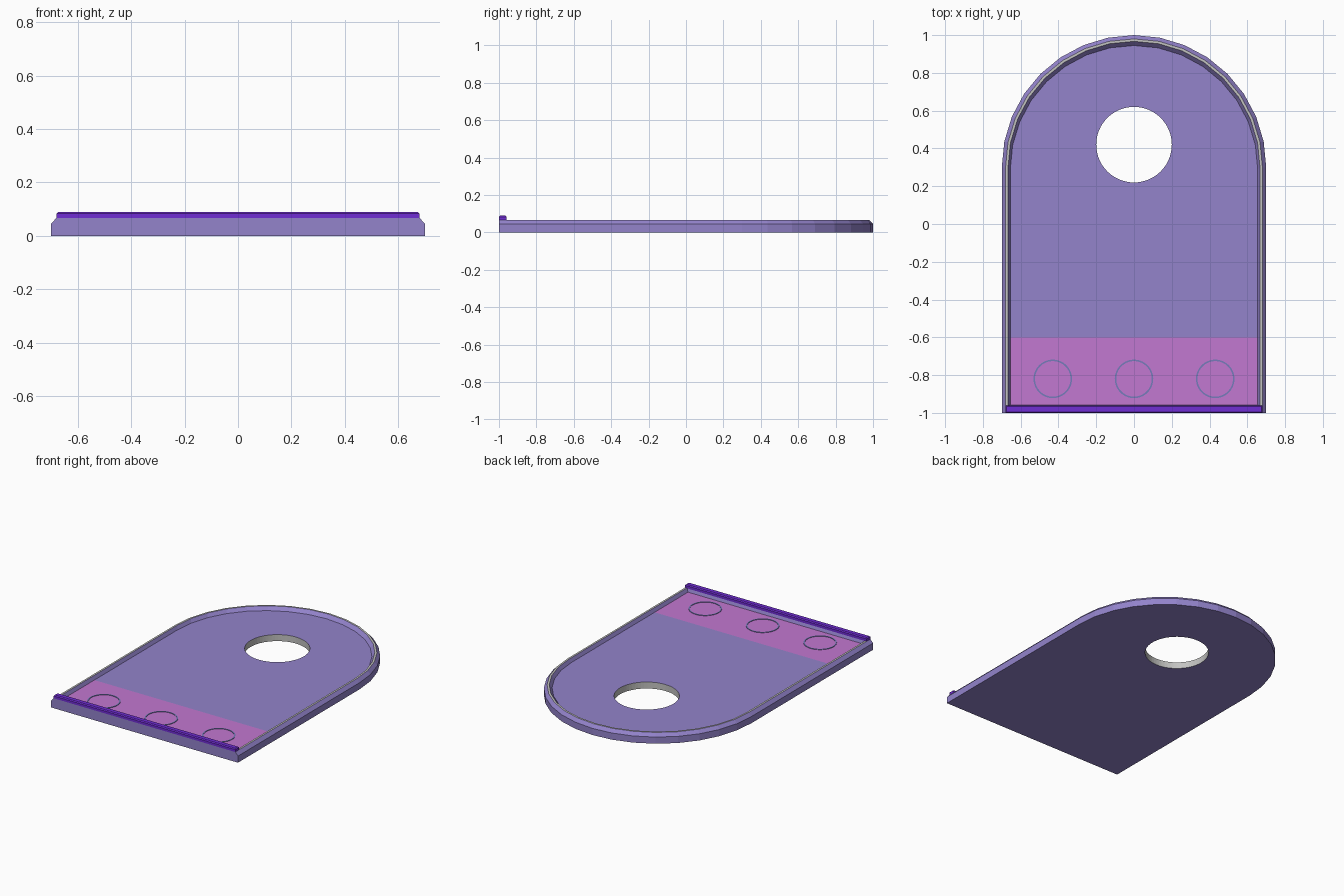
import bpy, bmesh
from math import sin, cos, pi

cube = bpy.data.objects.get("Cube")
if cube:
    bpy.data.objects.remove(cube)


def material(name, rgb):
    """Flat material from 0-255 display colour."""
    col = [((c / 255 + 0.055) / 1.055) ** 2.4 for c in rgb] + [1]
    m = bpy.data.materials.new(name)
    m.use_nodes = True
    m.diffuse_color = col
    m.node_tree.nodes["Principled BSDF"].inputs["Base Color"].default_value = col
    return m


LILAC = material("lilac", (147, 131, 203))
PINK = material("orchid_pink", (194, 120, 209))
GREY = material("light_grey", (196, 196, 194))
VIOLET = material("vivid_violet", (112, 45, 212))
BLUE = material("slate_blue", (118, 124, 186))


def finish(name, bm, mats):
    bmesh.ops.recalc_face_normals(bm, faces=bm.faces)
    me = bpy.data.meshes.new(name)
    bm.to_mesh(me)
    bm.free()
    for m in mats:
        me.materials.append(m)
    ob = bpy.data.objects.new(name, me)
    bpy.context.collection.objects.link(ob)
    return ob


def arch(bm, half, front, z, centre=0.3, split=-0.6, steps=16):
    """Loop of verts: two front corners, two band corners, then the arc."""
    pts = [(half, split)]
    pts += [(half * cos(pi * i / steps), centre + half * sin(pi * i / steps))
            for i in range(steps + 1)]
    pts += [(-half, split), (-half, front), (half, front)]
    return [bm.verts.new((x, y, z)) for x, y in pts]


def circle(bm, x, y, r, z, n=64):
    return [bm.verts.new((x + r * cos(2 * pi * i / n), y + r * sin(2 * pi * i / n), z))
            for i in range(n)]


def bridge(bm, a, b, mat=0):
    n = len(a)
    for i in range(n):
        j = (i + 1) % n
        bm.faces.new((a[i], a[j], b[j], b[i])).material_index = mat


def fill_with_hole(bm, outer, hole):
    edges = []
    for loop in (outer, hole):
        for a, b in zip(loop, loop[1:] + loop[:1]):
            edges.append(bm.edges.get((a, b)) or bm.edges.new((a, b)))
    bmesh.ops.triangle_fill(bm, use_beauty=True, use_dissolve=False, edges=edges)


# Arched tray: wall, chamfer, grey lip, recessed floor with a round hole
FLOOR = 0.044
bm = bmesh.new()
base = arch(bm, 0.7, -1, 0)
shoulder = arch(bm, 0.7, -1, 0.045)
rim = arch(bm, 0.68, -1, 0.067)
lip = arch(bm, 0.667, -0.965, 0.067)
floor = arch(bm, 0.655, -0.957, FLOOR, centre=0.29)
for a, b, m in ((base, shoulder, 0), (shoulder, rim, 0), (rim, lip, 2), (lip, floor, 0)):
    bridge(bm, a, b, m)
hole_low = circle(bm, 0, 0.42, 0.2, 0)
hole_top = circle(bm, 0, 0.42, 0.2, FLOOR)
bridge(bm, hole_low, hole_top, 2)
fill_with_hole(bm, base, hole_low)
fill_with_hole(bm, floor[:-2], hole_top)
# Pink band at the front of the floor
bm.faces.new((floor[0], floor[-3], floor[-2], floor[-1])).material_index = 1
finish("arched_tray", bm, [LILAC, PINK, GREY])

# Raised bar along the front edge
bm = bmesh.new()
bmesh.ops.create_cube(bm, size=1)
for v in bm.verts:
    v.co.x *= 1.36
    v.co.y = v.co.y * 0.04 - 0.98
    v.co.z = v.co.z * 0.023 + 0.0775
top_edges = [e for e in bm.edges if all(v.co.z > 0.08 for v in e.verts)]
bmesh.ops.bevel(bm, geom=top_edges, offset=0.006, segments=1, affect='EDGES')
finish("front_bar", bm, [VIOLET])

# Thin ring outlines on the pink band
for name, x in (("right", -0.43), ("middle", 0), ("left", 0.43)):
    bm = bmesh.new()
    loops = [circle(bm, x, -0.82, r, z) for r, z in
             ((0.102, FLOOR), (0.102, FLOOR + 0.003), (0.094, FLOOR + 0.003), (0.094, FLOOR))]
    for a, b in zip(loops, loops[1:]):
        bridge(bm, a, b)
    finish(name + "_ring", bm, [BLUE])
